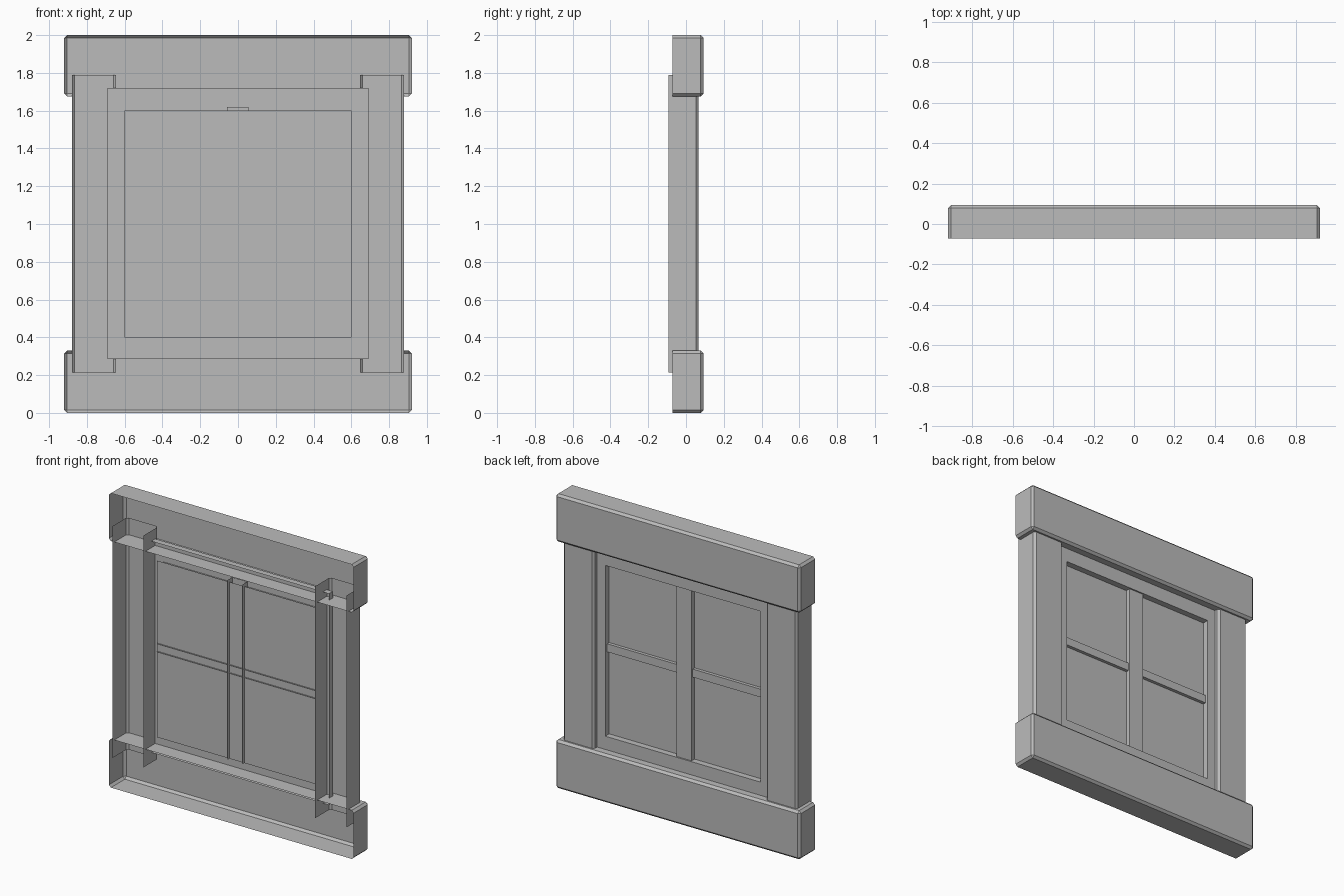
import bpy, bmesh
from mathutils import Vector

if "Cube" in bpy.data.objects:
    bpy.data.objects.remove(bpy.data.objects["Cube"])

grey = bpy.data.materials.new("plain_grey")
grey.use_nodes = True
grey.diffuse_color = (0.5, 0.5, 0.5, 1)
grey.node_tree.nodes["Principled BSDF"].inputs["Base Color"].default_value = grey.diffuse_color


def finish(name, bm):
    mesh = bpy.data.meshes.new(name)
    bm.to_mesh(mesh)
    bm.free()
    mesh.materials.append(grey)
    obj = bpy.data.objects.new(name, mesh)
    bpy.context.collection.objects.link(obj)
    return obj


def shell(name, low, high, open_sides, chamfer=0.0):
    """Box without the faces pointing along open_sides; remaining corners chamfered."""
    low, high = Vector(low), Vector(high)
    bm = bmesh.new()
    bmesh.ops.create_cube(bm, size=1)
    for v in bm.verts:
        v.co = Vector([low[i] + (v.co[i] + 0.5) * (high[i] - low[i]) for i in range(3)])
    bm.normal_update()
    gone = [f for f in bm.faces if any(f.normal.dot(Vector(s)) > 0.9 for s in open_sides)]
    bmesh.ops.delete(bm, geom=gone, context='FACES')
    if chamfer:
        edges = [e for e in bm.edges if not e.is_boundary]
        bmesh.ops.bevel(bm, geom=edges, offset=chamfer, segments=1,
                        profile=0.5, affect='EDGES', clamp_overlap=True)
    return finish(name, bm)


FRONT, UP, DOWN = (0, -1, 0), (0, 0, 1), (0, 0, -1)
LEFT, RIGHT = (1, 0, 0), (-1, 0, 0)

# Header and sill boards, hollow towards the front
for name, z0, z1 in (("top_board", 1.675, 2.0), ("bottom_board", 0.0, 0.33)):
    shell(name, (-0.92, -0.072, z0), (0.92, 0.093, z1), [FRONT], 0.015)

# Side boards, open at front and ends
for name, x0, x1 in (("left_board", 0.645, 0.88), ("right_board", -0.88, -0.645)):
    shell(name, (x0, -0.093, 0.215), (x1, 0.067, 1.79), [FRONT, UP, DOWN], 0.014)

# Sash: flat ring with walls round its outside and its opening
FACE_Y, PANE_Y = 0.032, -0.01


def rectangle(bm, half_x, z0, z1, y):
    corners = ((-half_x, z0), (half_x, z0), (half_x, z1), (-half_x, z1))
    return [bm.verts.new((x, y, z)) for x, z in corners]


bm = bmesh.new()
loops = [rectangle(bm, 0.69, 0.285, 1.72, PANE_Y),
         rectangle(bm, 0.69, 0.285, 1.72, FACE_Y),
         rectangle(bm, 0.584, 0.42, 1.58, FACE_Y),
         rectangle(bm, 0.584, 0.42, 1.58, PANE_Y)]
for a, b in zip(loops, loops[1:]):
    for i in range(4):
        j = (i + 1) % 4
        bm.faces.new((a[i], b[i], b[j], a[j]))
finish("sash_frame", bm)

# Glass pane
bm = bmesh.new()
bm.faces.new(reversed(rectangle(bm, 0.6, 0.4, 1.6, PANE_Y)))
finish("window_pane", bm)

# Glazing bars
shell("upright_bar", (-0.058, -0.03, 0.4), (0.055, 0.022, 1.62), [FRONT, UP, DOWN])
shell("cross_bar", (-0.6, -0.02, 0.985), (0.6, 0.012, 1.04), [FRONT, LEFT, RIGHT])
